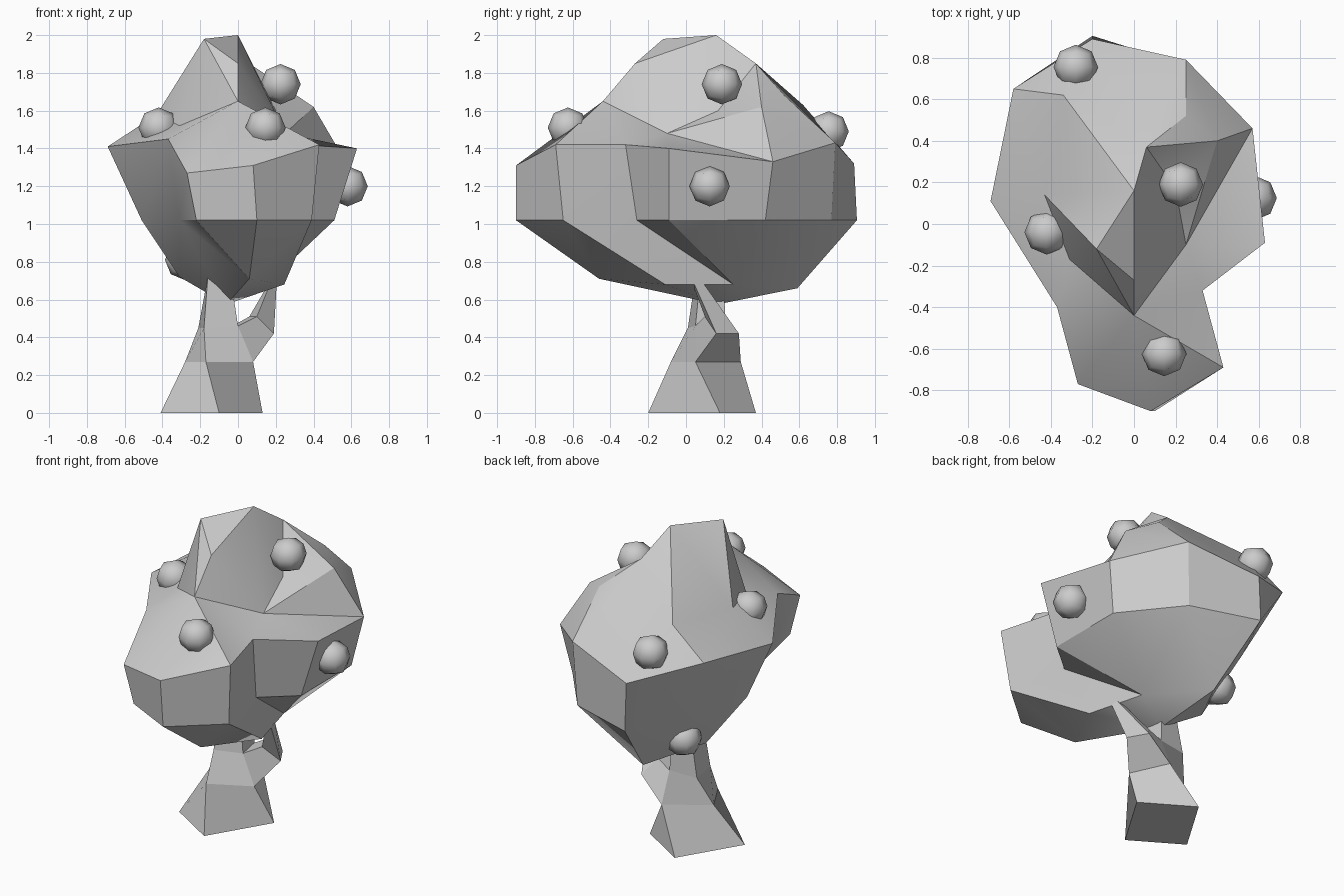
import bpy, bmesh, math
from mathutils import Vector
from mathutils.geometry import delaunay_2d_cdt

if "Cube" in bpy.data.objects:
    bpy.data.objects.remove(bpy.data.objects["Cube"])


def finish(bm, name, angle=None):
    bmesh.ops.remove_doubles(bm, verts=bm.verts, dist=0.0005)
    bmesh.ops.recalc_face_normals(bm, faces=bm.faces)
    me = bpy.data.meshes.new(name)
    bm.to_mesh(me)
    bm.free()
    ob = bpy.data.objects.new(name, me)
    bpy.context.collection.objects.link(ob)
    if angle:
        bpy.ops.object.select_all(action='DESELECT')
        ob.select_set(True)
        bpy.context.view_layer.objects.active = ob
        bpy.ops.object.shade_smooth_by_angle(angle=math.radians(angle))
    return ob


def cap(bm, ring, inner, creases):
    """Fill a ring with a faceted surface through inner points, keeping the creases."""
    names = "ABCDEFGHIJK" + "".join(inner)
    pts = [Vector(p) for p in ring] + [Vector(p) for p in inner.values()]
    edges = [(names.index(c[0]), names.index(c[1])) for c in creases.split()]
    co, _, faces, orig, _, _ = delaunay_2d_cdt(
        [p.xy for p in pts], edges, [list(range(len(ring)))], 1, 1e-5)
    vs = [bm.verts.new(pts[o[0]] if o else (c.x, c.y, 1.0)) for c, o in zip(co, orig)]
    for f in faces:
        bm.faces.new([vs[i] for i in f])


def loft(bm, rings):
    loops = [[bm.verts.new(p) for p in r] for r in rings]
    for a, b in zip(loops, loops[1:]):
        for i in range(len(a)):
            j = (i + 1) % len(a)
            bm.faces.new((a[i], a[j], b[j], b[i]))
    return loops


# Foliage: upper rim, lower rim, faceted crown and underside
upper = [(.08, -.90, 1.31), (.43, -.69, 1.42), (.33, -.32, 1.42), (.63, -.09, 1.40),
         (.57, .46, 1.33), (.25, .79, 1.43), (-.20, .89, 1.32), (-.58, .65, 1.46),
         (-.69, .11, 1.41), (-.37, -.40, 1.45), (-.27, -.77, 1.27)]
lower = [(x, y, 1.02) for x, y in
         [(.10, -.90), (.39, -.65), (.31, -.26), (.51, -.09), (.51, .42), (.23, .77),
          (-.20, .905), (-.38, .52), (-.51, .11), (-.31, -.32), (-.22, -.74)]]
crown = {'T': (0, .16, 2.0), 'S': (-.18, -.12, 1.98), 'U': (0, -.27, 1.85),
         'V': (0, -.44, 1.65), 'W': (-.31, -.17, 1.52), 'X': (-.43, .14, 1.58),
         'L': (-.34, .62, 1.63), 'M': (.06, .37, 1.85), 'N': (.40, .40, 1.62),
         'O': (.25, .52, 1.68), 'P': (.25, -.10, 1.48), 'Q': (.20, .17, 1.60)}
under = {'a': (.06, -.46, .71), 'b': (.245, -.11, .68), 'p': (.15, .25, .68),
         'g': (-.11, .59, .66), 'q': (-.06, .17, .575), 'r': (-.31, .24, .72)}
bm = bmesh.new()
loft(bm, [lower, upper])
cap(bm, upper, crown, "TS TU TL TM SX SU SW UV SV WV WX WI WJ XL XI XH VJ VA VB VC VP UP "
                      "TP TQ MQ MN MO ON NE NF OF NQ ML LH LG PC PD PE QP PN")
cap(bm, lower, under, "Aa Bb ab Cp Dp Ep bp Ka Jq aq pq pg qg Gg Hg rq rg Ir Hr")
finish(bm, "foliage", 30)

# Trunk: twisted square taper
bm = bmesh.new()
rings = [
    [(-.10, -.20, 0), (.13, .18, 0), (-.18, .37, 0), (-.41, -.01, 0)],
    [(-.17, -.08, .27), (.08, .05, .27), (-.03, .29, .27), (-.28, .12, .27)],
    [(-.18, .01, .45), (.0, .05, .46), (-.03, .21, .46), (-.21, .19, .45)],
    [(-.16, .05, .72), (-.03, .07, .66), (-.04, .20, .68), (-.16, .18, .72)]]
loops = loft(bm, rings)
bm.faces.new(loops[0])
bm.faces.new(loops[-1])
finish(bm, "trunk")

# Side branch growing from the trunk's right face
bm = bmesh.new()
loops = loft(bm, [
    [rings[1][1], rings[1][2], rings[2][2], rings[2][1]],
    [(.19, .16, .42), (.12, .28, .42), (.06, .20, .51), (.10, .10, .51)],
    [(.205, .04, .69), (.20, .09, .69), (.165, .09, .69), (.165, .04, .67)]])
bm.faces.new(loops[-1])
finish(bm, "branch")

# Fruit: small rounded cubes set into the foliage
spots = [(-.42, -.04, 1.51), (.145, -.625, 1.51), (.225, .19, 1.74),
         (.58, .125, 1.20), (-.28, .755, 1.49), (-.28, .42, .81)]
for n, spot in enumerate(spots):
    bm = bmesh.new()
    bmesh.ops.create_cube(bm, size=1)
    bmesh.ops.subdivide_edges(bm, edges=bm.edges, cuts=1, use_grid_fill=True)
    for v in bm.verts:
        v.co = v.co.normalized() * .107 + Vector(spot)
    finish(bm, f"fruit_{n + 1}", 60)
